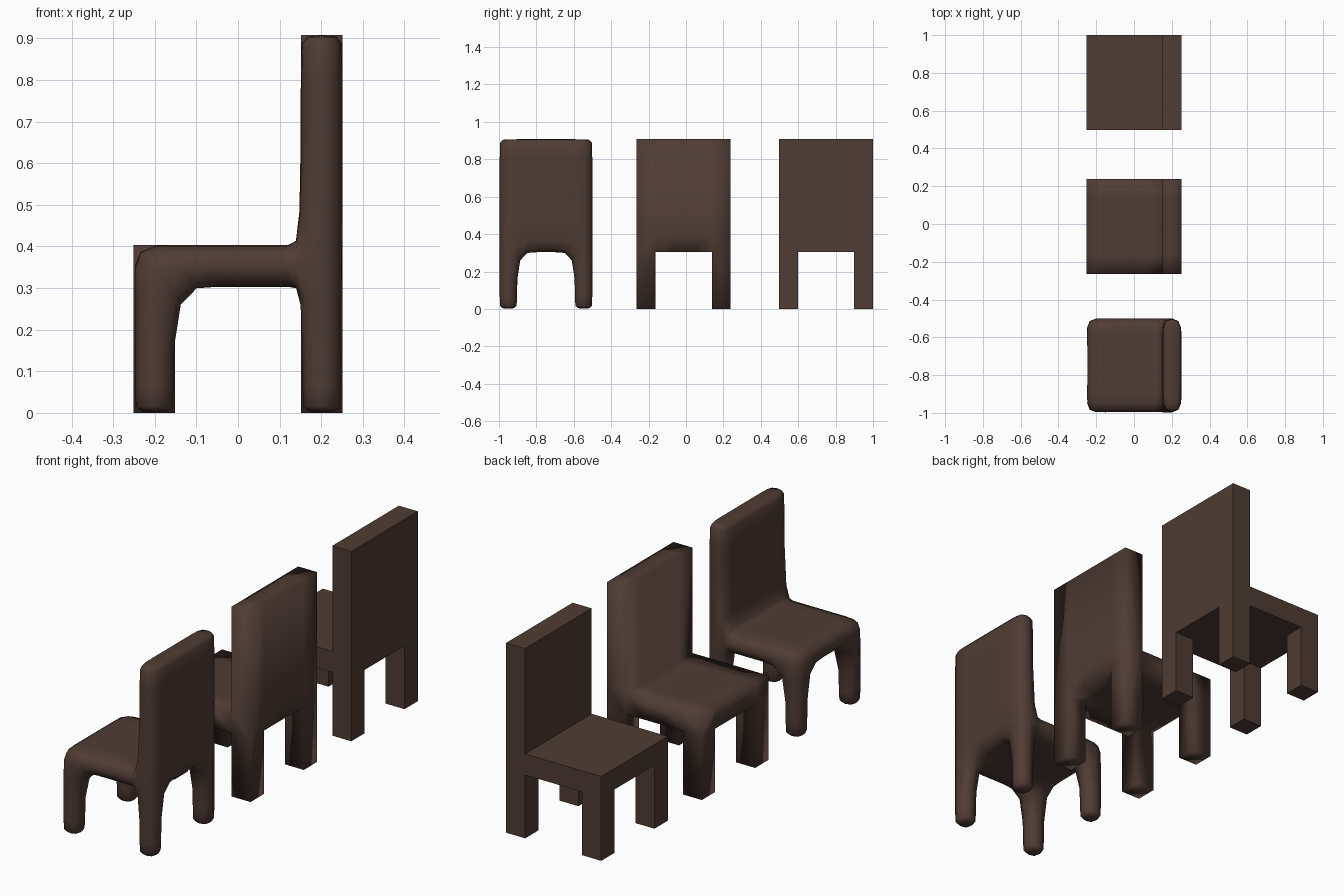
import bpy, bmesh

if "Cube" in bpy.data.objects:
    bpy.data.objects.remove(bpy.data.objects["Cube"])

wood = bpy.data.materials.new("dark brown")
wood.diffuse_color = (0.080, 0.045, 0.035, 1)
wood.use_nodes = True
wood.node_tree.nodes["Principled BSDF"].inputs["Base Color"].default_value = wood.diffuse_color

# Shared chair dimensions: a five by five grid of cells
U = 0.1006
GRID = [(i - 2.5) * U for i in range(6)]
SEAT_LOW, SEAT_TOP, HEIGHT = 0.303, 0.4035, 0.908


def solid(x, y, z):
    """True where the chair has wood (point in chair space)."""
    edge = 1.5 * U
    if z > SEAT_TOP:
        return x > edge                              # back rest
    if z > SEAT_LOW:
        return True                                  # seat
    return abs(x) > edge and abs(y) > edge           # legs


def chair(name, y_pos, xs, zs, smooth, subdivide):
    axes = (xs, GRID, zs)
    n = [len(a) - 1 for a in axes]

    def filled(c):
        if any(c[k] < 0 or c[k] >= n[k] for k in range(3)):
            return False
        return solid(*[(axes[k][c[k]] + axes[k][c[k] + 1]) / 2 for k in range(3)])

    bm = bmesh.new()
    verts = {}

    def vert(key):
        if key not in verts:
            verts[key] = bm.verts.new([axes[k][key[k]] for k in range(3)])
        return verts[key]

    # Skin the filled cells with quads wherever a neighbour is empty
    for c in [(i, j, k) for i in range(n[0]) for j in range(n[1]) for k in range(n[2])]:
        if not filled(c):
            continue
        for ax in range(3):
            for side in (0, 1):
                near = list(c)
                near[ax] += 2 * side - 1
                if filled(near):
                    continue
                u, v = (ax + 1) % 3, (ax + 2) % 3
                loop = []
                for du, dv in ((0, 0), (1, 0), (1, 1), (0, 1)):
                    key = list(c)
                    key[ax] += side
                    key[u] += du
                    key[v] += dv
                    loop.append(vert(tuple(key)))
                bm.faces.new(loop if side else loop[::-1])
    bmesh.ops.recalc_face_normals(bm, faces=bm.faces)
    for f in bm.faces:
        f.smooth = smooth
    me = bpy.data.meshes.new(name)
    bm.to_mesh(me)
    bm.free()
    me.materials.append(wood)
    ob = bpy.data.objects.new(name, me)
    ob.location.y = y_pos
    bpy.context.collection.objects.link(ob)
    if subdivide:
        sub = ob.modifiers.new("rounding", "SUBSURF")
        sub.levels = sub.render_levels = 1
    return ob


plain_z = [0, SEAT_LOW, SEAT_TOP, HEIGHT]
# Support loops: in front of the back rest, above the feet, below the top
loop_x = sorted(GRID + [1.5 * U - 0.02])
loop_z = sorted(plain_z + [0.02, HEIGHT - 0.02])

chair("rounded_chair", -0.7485, loop_x, loop_z, True, True)
chair("smooth_shaded_chair", -0.0125, GRID, plain_z, True, False)
chair("flat_chair", 0.7485, GRID, plain_z, False, False)
